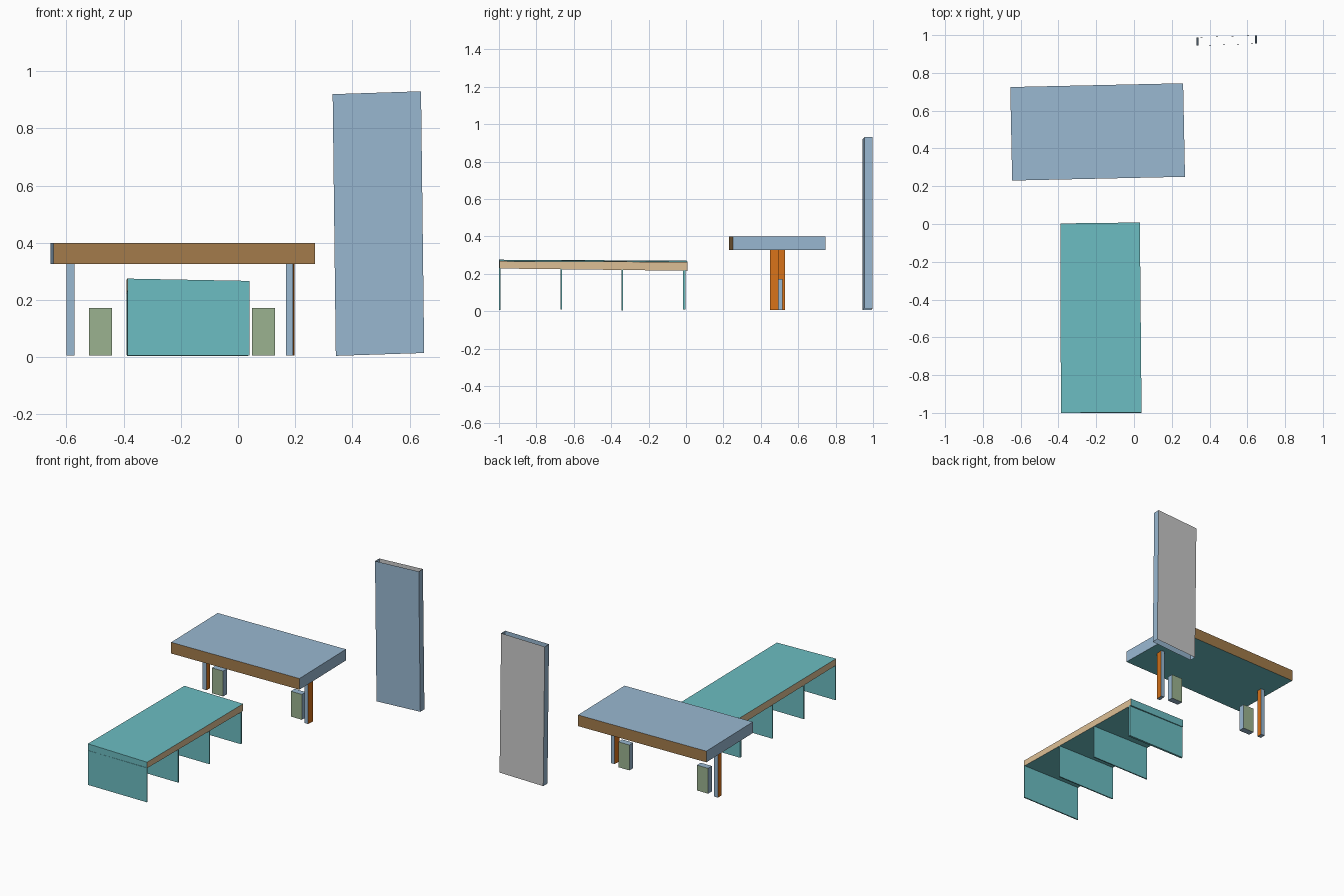
import bpy

if "Cube" in bpy.data.objects:
    bpy.data.objects.remove(bpy.data.objects["Cube"])

COLOURS = {
    "blue": (0.32, 0.48, 0.64), "teal": (0.15, 0.51, 0.54),
    "brown": (0.37, 0.20, 0.07), "tan": (0.72, 0.52, 0.30),
    "green": (0.33, 0.45, 0.28), "orange": (0.68, 0.17, 0.01),
}
MATS = {}
for key, rgb in COLOURS.items():
    m = bpy.data.materials.new(key)
    m.diffuse_color = (*rgb, 1)
    m.use_nodes = True
    m.node_tree.nodes["Principled BSDF"].inputs["Base Color"].default_value = m.diffuse_color
    MATS[key] = m
MATS["grey"] = None

SIDES = {"front": (0, 1, 5, 4), "right": (1, 2, 6, 5), "back": (2, 3, 7, 6),
         "left": (3, 0, 4, 7), "top": (4, 5, 6, 7), "bottom": (3, 2, 1, 0)}


def prism(name, low, high, base, skip=(), **paint):
    """Six-sided block from four lower and four upper corners:
    front-left, front-right, back-right, back-left."""
    names = [s for s in SIDES if s not in skip]
    mesh = bpy.data.meshes.new(name)
    mesh.from_pydata(low + high, [], [SIDES[s] for s in names])
    used = [base] + sorted(set(paint.values()) - {base})
    for c in used:
        mesh.materials.append(MATS[c])
    for poly, s in zip(mesh.polygons, names):
        poly.material_index = used.index(paint.get(s, base))
    mesh.update()
    ob = bpy.data.objects.new(name, mesh)
    bpy.context.collection.objects.link(ob)
    return ob


def box(name, x0, x1, y0, y1, z0, z1, base, skew=0.0, **paint):
    """Upright box; skew shifts the back edge in x."""
    xy = [(x0, y0), (x1, y0), (x1 + skew, y1), (x0 + skew, y1)]
    return prism(name, [(x, y, z0) for x, y in xy],
                 [(x, y, z1) for x, y in xy], base, **paint)


# Bench seat, slightly tilted
seat = [(-0.387, -1.0), (0.04, -0.997), (0.031, 0.008), (-0.39, 0.003)]
prism("bench_seat",
      [(x, y, z) for (x, y), z in zip(seat, (0.232, 0.228, 0.216, 0.221))],
      [(x, y, z) for (x, y), z in zip(seat, (0.275, 0.267, 0.263, 0.270))],
      "teal", right="tan", left="tan")

# Bench support boards
for i, (y, t, z0) in enumerate([(-1.0, 0.008, 0.006), (-0.671, 0.008, 0.008),
                                (-0.346, 0.008, 0.004), (-0.016, 0.014, 0.008)]):
    f = 1 + y
    box(f"bench_board_{i + 1}", -0.387 - 0.003 * f, 0.04 - 0.009 * f,
        y, y + t, z0, 0.231 - 0.010 * f, "teal")

# Table top, slightly turned
top = [(-0.645, 0.23), (0.27, 0.25), (0.26, 0.745), (-0.655, 0.725)]
prism("table_top", [(x, y, 0.327) for x, y in top],
      [(x, y, 0.40) for x, y in top],
      "blue", front="brown", back="brown", bottom="teal")

# Table legs
box("table_leg_left", -0.60, -0.572, 0.492, 0.528, 0.006, 0.327, "blue",
    right="orange", left="orange")
box("table_leg_right", 0.168, 0.192, 0.448, 0.494, 0.006, 0.327, "blue",
    skew=0.005, right="orange", left="orange")

# Small blocks under the table
for side, x in (("left", -0.521), ("right", 0.049)):
    box(f"under_table_block_{side}", x, x + 0.08, 0.476, 0.516, 0.006, 0.172,
        "blue", front="green", back="green")

# Leaning upright panel: a sleeve open at both ends
prism("upright_panel",
      [(0.342, 0.944, 0.005), (0.651, 0.955, 0.015),
       (0.651, 0.998, 0.015), (0.342, 0.988, 0.005)],
      [(0.331, 0.944, 0.92), (0.640, 0.955, 0.93),
       (0.640, 0.998, 0.93), (0.331, 0.988, 0.92)],
      "blue", skip=("top", "bottom"), back="grey")
